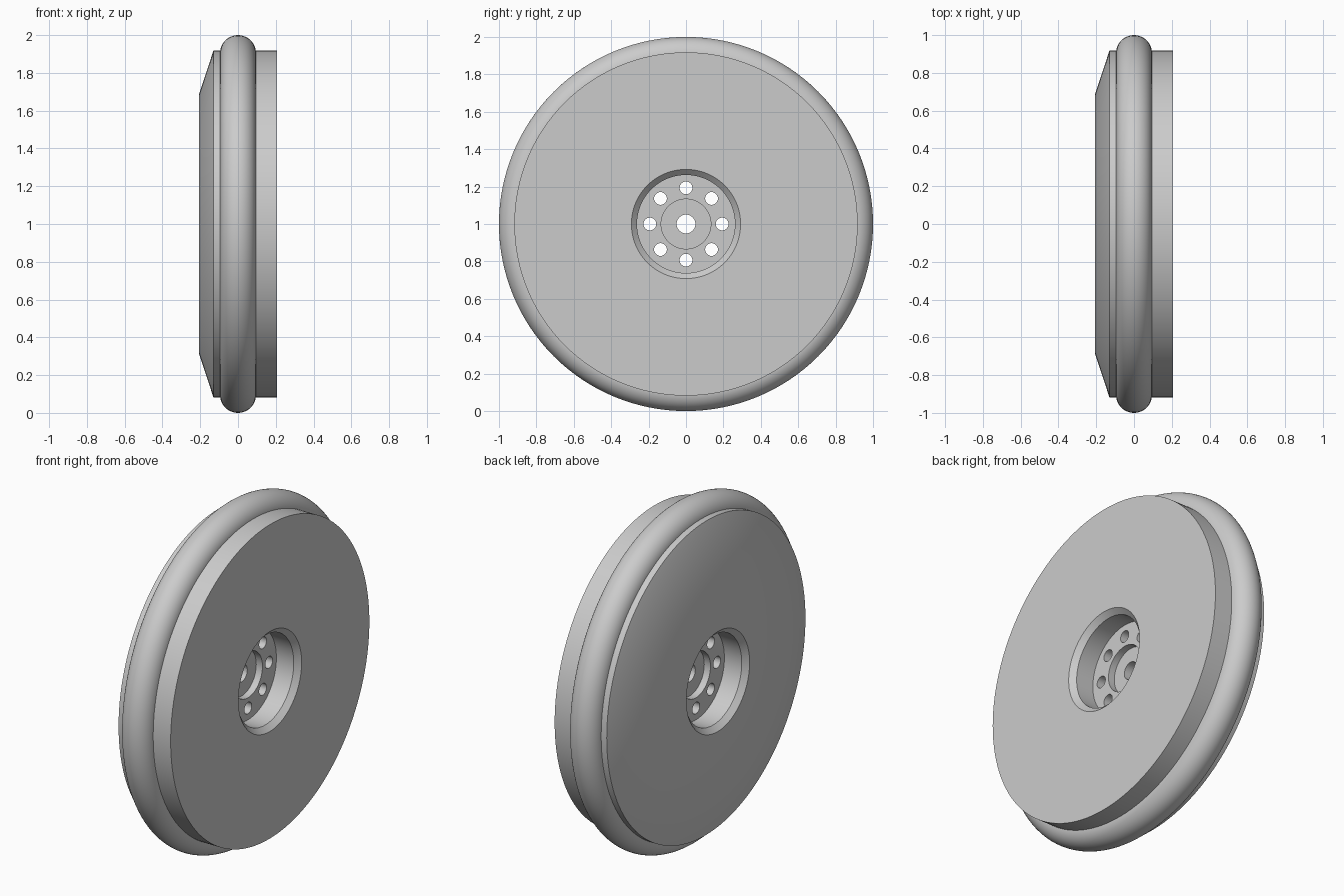
import bpy, bmesh, math
from mathutils import Matrix, Vector

cube = bpy.data.objects.get("Cube")
if cube:
    bpy.data.objects.remove(cube, do_unlink=True)

AXLE = Vector((0, 0, 1))
SIDES = 128
TUBE = 0.095
FACE = 0.207          # half width of the wheel body
RIM = 0.918

grey = bpy.data.materials.new("plain grey")
grey.use_nodes = True
grey.diffuse_color = (0.6, 0.6, 0.6, 1)
grey.node_tree.nodes["Principled BSDF"].inputs["Base Color"].default_value = grey.diffuse_color


def select_only(obj):
    bpy.ops.object.select_all(action='DESELECT')
    obj.select_set(True)
    bpy.context.view_layer.objects.active = obj


def finish(obj):
    select_only(obj)
    obj.data.materials.clear()
    obj.data.materials.append(grey)
    bpy.ops.object.shade_smooth_by_angle(angle=math.radians(30))


def lathe(name, profile):
    """Spin a closed (x, radius) profile round the axle."""
    bm = bmesh.new()
    verts = [bm.verts.new((x, 0, r)) for x, r in profile]
    edges = [bm.edges.new((v, verts[i - 1])) for i, v in enumerate(verts)]
    bmesh.ops.spin(bm, geom=verts + edges, cent=(0, 0, 0), axis=(1, 0, 0),
                   angle=math.tau, steps=SIDES, use_merge=True)
    bmesh.ops.remove_doubles(bm, verts=bm.verts, dist=1e-5)
    bmesh.ops.recalc_face_normals(bm, faces=bm.faces)
    mesh = bpy.data.meshes.new(name)
    bm.to_mesh(mesh)
    bm.free()
    obj = bpy.data.objects.new(name, mesh)
    obj.location = AXLE
    bpy.context.collection.objects.link(obj)
    return obj


# Wheel body: the recess on each side has a bevelled mouth, a web and a hub pocket
recess = [(0.025, 0.05), (0.025, 0.133), (0.065, 0.133), (0.065, 0.262),
          (FACE - 0.03, 0.262), (FACE, 0.292)]
mirrored = [(-x, r) for x, r in reversed(recess)]
outer = [(FACE, RIM), (-0.13, RIM), (-FACE, 0.685)]
wheel = lathe("wheel_body", recess + outer + mirrored)

# Ring of bolt holes through the web
bm = bmesh.new()
for i in range(8):
    a = i * math.tau / 8
    place = (Matrix.Translation((0, 0.193 * math.cos(a), 0.193 * math.sin(a)))
             @ Matrix.Rotation(math.pi / 2, 4, 'Y'))
    bmesh.ops.create_cone(bm, cap_ends=True, segments=32, radius1=0.034,
                          radius2=0.034, depth=0.3, matrix=place)
mesh = bpy.data.meshes.new("bolt_hole_cutter")
bm.to_mesh(mesh)
bm.free()
cutter = bpy.data.objects.new("bolt_hole_cutter", mesh)
cutter.location = AXLE
cutter.hide_render = True
bpy.context.collection.objects.link(cutter)

select_only(wheel)
cut = wheel.modifiers.new("bolt_holes", 'BOOLEAN')
cut.operation = 'DIFFERENCE'
cut.solver = 'EXACT'
cut.object = cutter
bpy.ops.object.modifier_apply(modifier=cut.name)
bpy.data.objects.remove(cutter, do_unlink=True)
finish(wheel)

# Round tyre seated on the rim
bpy.ops.mesh.primitive_torus_add(major_segments=SIDES, minor_segments=48,
                                 major_radius=1 - TUBE, minor_radius=TUBE,
                                 location=AXLE, rotation=(0, math.pi / 2, 0))
tyre = bpy.context.object
tyre.name = "round_tyre"
finish(tyre)
